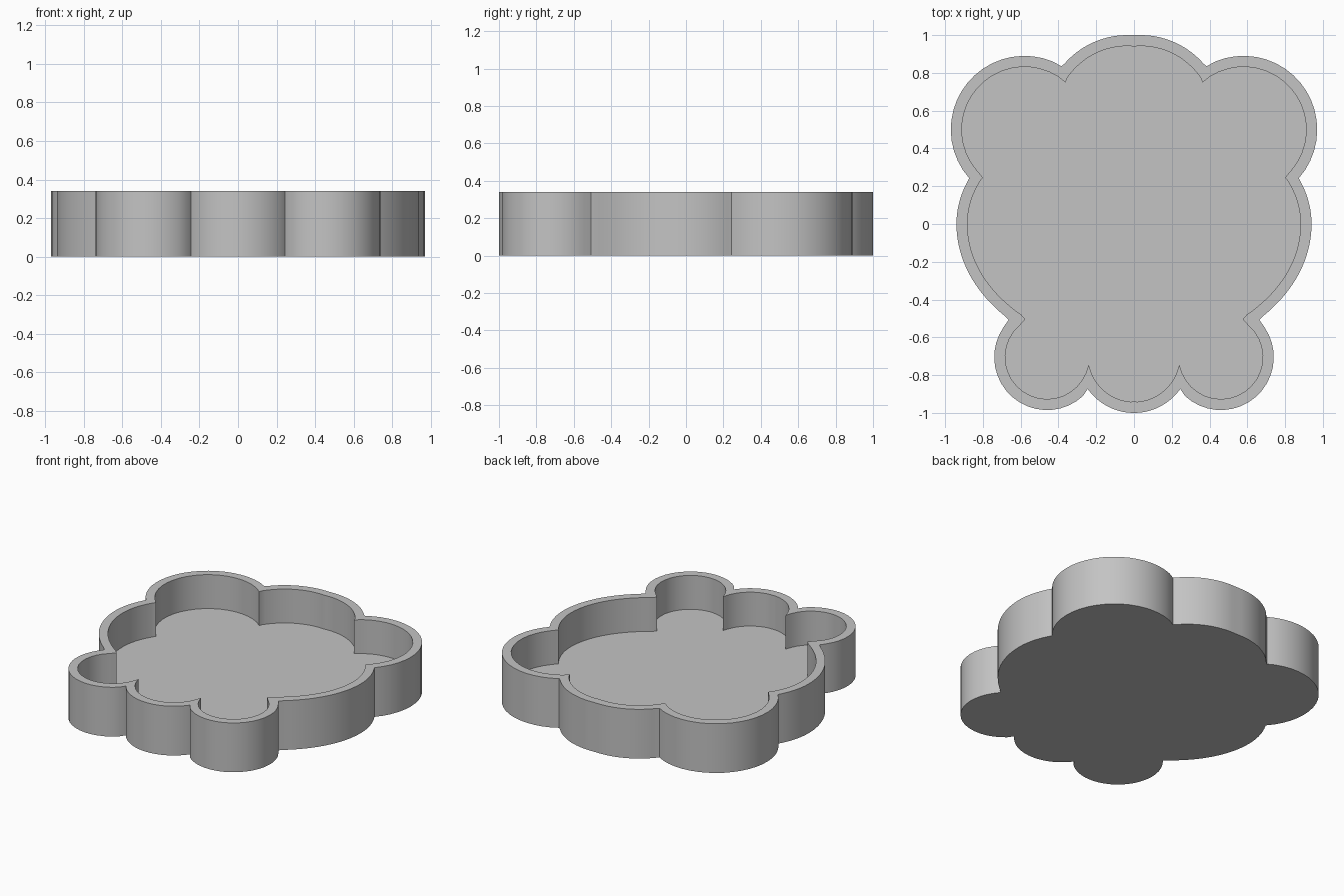
import bpy, bmesh, math

cube = bpy.data.objects.get("Cube")
if cube:
    bpy.data.objects.remove(cube, do_unlink=True)

HEIGHT, FLOOR, WALL = 0.34, 0.106, 0.058
STEPS = 20

# Lobes of the right half, front to back: centre x, centre y, radius x, radius y
LOBES = [
    (0, -0.70, 0.30, 0.30),        # front middle lobe
    (0.46, -0.705, 0.28, 0.28),    # front side lobe
    (0, 0, 0.94, 0.71),            # body side, front part
    (0, 0, 0.94, 0.65),            # body side, back part
    (0.58, 0.50, 0.39, 0.39),      # back corner lobe
    (0.035, 0.558, 0.442, 0.442),  # back middle lobe
]
# Points where neighbouring lobes meet
OUTER = [(0, -1), (0.245, -0.873), (0.664, -0.508), (0.94, 0),
         (0.873, 0.243), (0.384, 0.835), (0, 1)]
INNER = [(0, -0.94), (0.24, -0.745), (0.575, -0.503), (0.882, 0),
         (0.80, 0.246), (0.363, 0.749), (0, 0.94)]


def outline(corners, inset):
    """Closed loop of arcs running between the corners, mirrored in x."""
    half = []
    for (cx, cy, rx, ry), a, b in zip(LOBES, corners, corners[1:]):
        rx, ry = rx - inset, ry - inset
        start, end = (math.atan2((p[1] - cy) / ry, (p[0] - cx) / rx) for p in (a, b))
        if end < start:
            end += math.tau
        half.append(a)
        for i in range(1, STEPS):
            t = start + (end - start) * i / STEPS
            half.append((cx + rx * math.cos(t), cy + ry * math.sin(t)))
    half.append(corners[-1])
    return half + [(-x, y) for x, y in reversed(half[1:-1])]


bm = bmesh.new()


def ring(points, z):
    return [bm.verts.new((x, y, z)) for x, y in points]


def bridge(a, b):
    for i in range(len(a)):
        j = (i + 1) % len(a)
        bm.faces.new((a[i], a[j], b[j], b[i]))


# Outer wall, rim, inner wall, then the floor and underside
outer, inner = outline(OUTER, 0), outline(INNER, WALL)
rings = [ring(outer, 0), ring(outer, HEIGHT), ring(inner, HEIGHT), ring(inner, FLOOR)]
for lower, upper in zip(rings, rings[1:]):
    bridge(lower, upper)
bm.faces.new(rings[-1])
bm.faces.new(list(reversed(rings[0])))
bmesh.ops.recalc_face_normals(bm, faces=bm.faces)

mesh = bpy.data.meshes.new("lobed_tray")
bm.to_mesh(mesh)
bm.free()
tray = bpy.data.objects.new("lobed_tray", mesh)
bpy.context.collection.objects.link(tray)

# Plain grey material
grey = bpy.data.materials.new("plain_grey")
grey.use_nodes = True
colour = (0.55, 0.55, 0.55, 1)
grey.diffuse_color = colour
grey.node_tree.nodes["Principled BSDF"].inputs["Base Color"].default_value = colour
mesh.materials.append(grey)

bpy.ops.object.select_all(action="DESELECT")
tray.select_set(True)
bpy.context.view_layer.objects.active = tray
bpy.ops.object.shade_smooth_by_angle(angle=math.radians(25))
